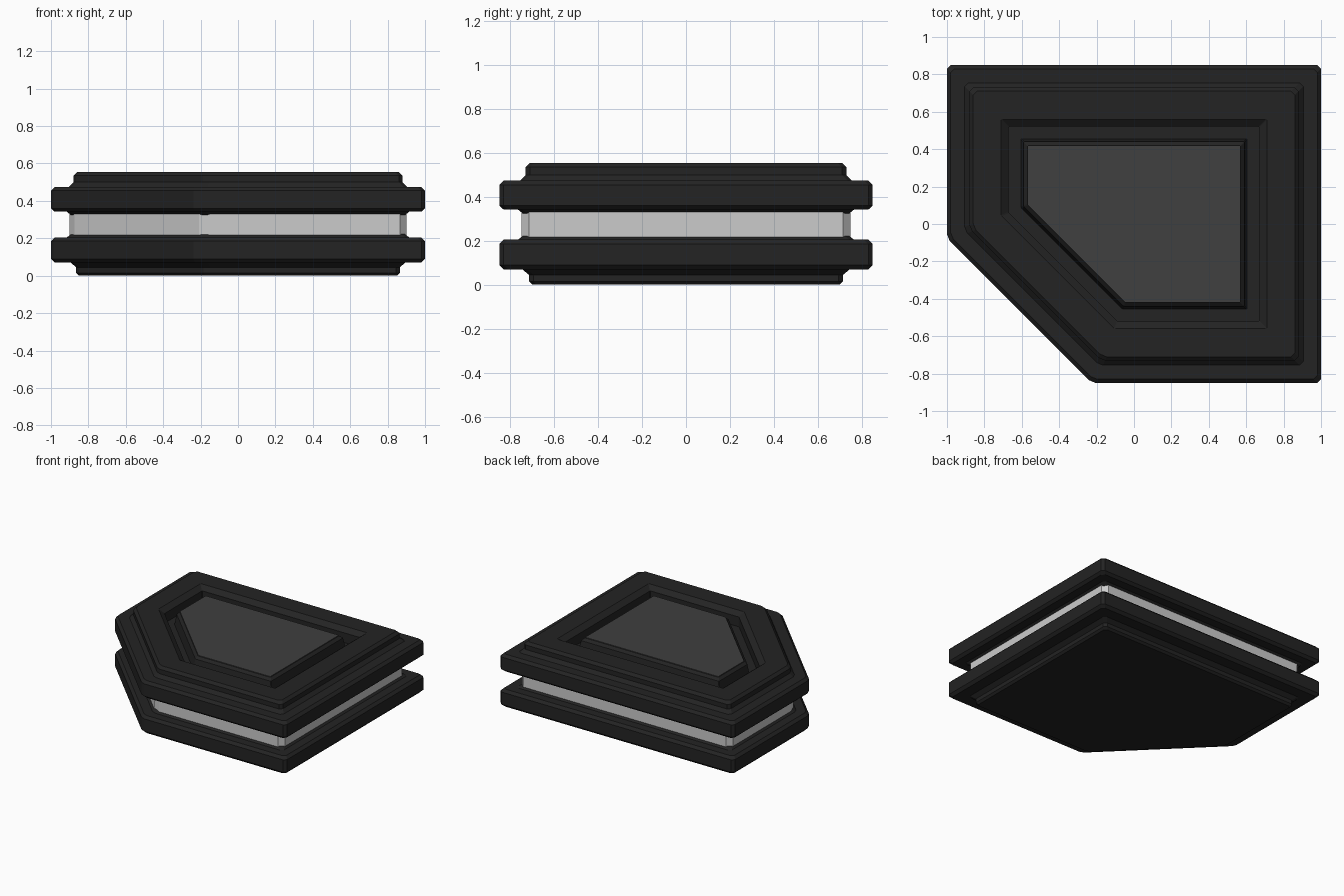
import bpy, bmesh
from mathutils import Vector

if "Cube" in bpy.data.objects:
    bpy.data.objects.remove(bpy.data.objects["Cube"])

# Five-sided plan outline, counter-clockwise, with one clipped corner
PLAN = [Vector(p) for p in ((-0.225, -0.85), (1, -0.85), (1, 0.85), (-1, 0.85), (-1, -0.075))]


def outline(inset, cut):
    """Plan outline moved inwards by inset, every corner clipped by cut."""
    n = len(PLAN)
    dirs = [(PLAN[(i + 1) % n] - PLAN[i]).normalized() for i in range(n)]
    pts = []
    for i in range(n):
        a, b = dirs[i - 1], dirs[i]
        na, nb = Vector((-a.y, a.x)), Vector((-b.y, b.x))
        corner = PLAN[i] + (na + nb) * inset / (1 + na.dot(nb))
        pts += [corner - a * cut, corner + b * cut]
    return pts


def loft(name, rings, color=None):
    """Solid skinned through (inset, z, corner cut) rings, capped at both ends."""
    bm = bmesh.new()
    loops = [[bm.verts.new((p.x, p.y, z)) for p in outline(inset, cut)]
             for inset, z, cut in rings]
    for lo, hi in zip(loops, loops[1:]):
        for i in range(len(lo)):
            j = (i + 1) % len(lo)
            bm.faces.new((lo[i], lo[j], hi[j], hi[i]))
    bm.faces.new(loops[0][::-1])
    bm.faces.new(loops[-1])
    mesh = bpy.data.meshes.new(name)
    bm.to_mesh(mesh)
    bm.free()
    obj = bpy.data.objects.new(name, mesh)
    bpy.context.collection.objects.link(obj)
    if color:
        mat = bpy.data.materials.new(name + "_color")
        mat.diffuse_color = (*color, 1)
        mat.use_nodes = True
        mat.node_tree.nodes["Principled BSDF"].inputs["Base Color"].default_value = mat.diffuse_color
        mesh.materials.append(mat)
    return obj


DARK = (0.017, 0.017, 0.017)

# Lower slab: stepped foot, wide rim, taper up to the light band
loft("lower_slab", [
    (0.15, 0.0, 0.02), (0.135, 0.015, 0.02), (0.135, 0.045, 0.02),
    (0.105, 0.07, 0.02), (0.02, 0.07, 0.02), (0, 0.09, 0.02),
    (0, 0.185, 0.02), (0.02, 0.205, 0.02), (0.085, 0.205, 0.02),
    (0.115, 0.228, 0.02)], DARK)

# Recessed light band with clipped corners
loft("light_band", [(0.10, 0.215, 0.035), (0.10, 0.33, 0.035)])

# Upper slab: wide rim, stepped top, sunken groove and raised centre
loft("upper_slab", [
    (0.115, 0.318, 0.02), (0.085, 0.342, 0.02), (0.02, 0.342, 0.02),
    (0, 0.36, 0.02), (0, 0.455, 0.02), (0.02, 0.475, 0.02),
    (0.095, 0.475, 0.02), (0.12, 0.50, 0.02), (0.12, 0.535, 0.02),
    (0.14, 0.555, 0.02), (0.29, 0.555, 0.004), (0.33, 0.525, 0.004),
    (0.33, 0.45, 0.004), (0.395, 0.45, 0.004), (0.41, 0.53, 0.004),
    (0.43, 0.548, 0.004)], DARK)

# Grey panel on the raised centre
loft("top_panel", [(0.432, 0.54, 0.003), (0.432, 0.553, 0.003)], (0.05, 0.05, 0.05))
